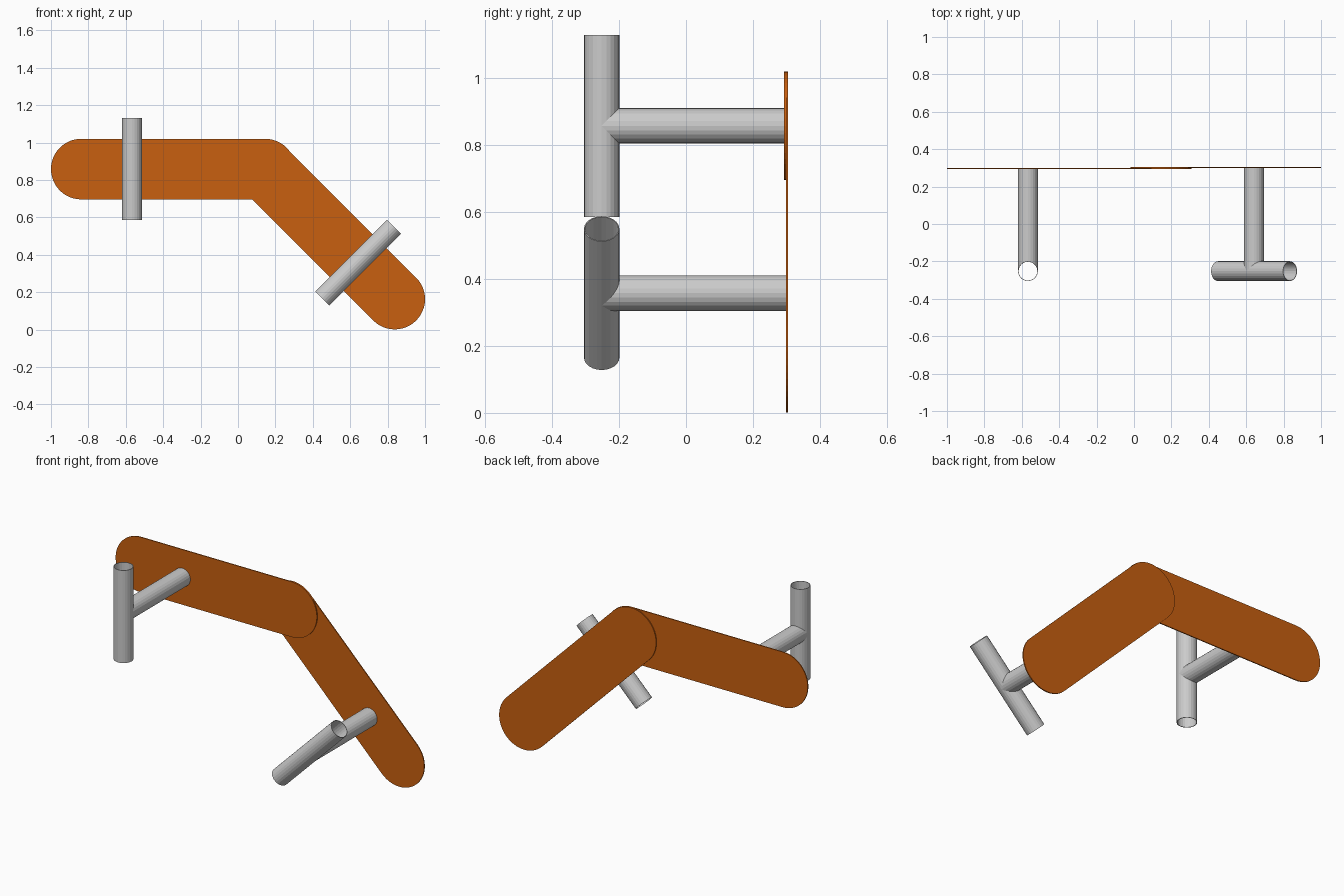
import bpy, bmesh
from math import sin, cos, pi, sqrt, radians
from mathutils import Matrix

if "Cube" in bpy.data.objects:
    bpy.data.objects.remove(bpy.data.objects["Cube"])

R, WALL, SEGS = 0.053, 0.003, 24     # tube radius, wall, sides
HANDLE_Y, HANDLE_LEN = -0.252, 0.544

orange = bpy.data.materials.new("orange")
orange.diffuse_color = (0.58, 0.115, 0.005, 1)
orange.use_nodes = True
orange.node_tree.nodes["Principled BSDF"].inputs["Base Color"].default_value = orange.diffuse_color


def finish(name, bm, matrix, material=None):
    bmesh.ops.recalc_face_normals(bm, faces=bm.faces)
    me = bpy.data.meshes.new(name)
    bm.to_mesh(me)
    bm.free()
    ob = bpy.data.objects.new(name, me)
    bpy.context.collection.objects.link(ob)
    ob.matrix_world = matrix
    if material:
        me.materials.append(material)
    return ob


def plate(name, x, z, y0, y1, angle, length=0.983, r=0.162, n=24):
    """Round-ended flat bar, starting at (x, z) and running along its local x."""
    bm = bmesh.new()
    pts = [(length + r * cos(a), r * sin(a)) for a in (-pi / 2 + pi * i / n for i in range(n + 1))]
    pts += [(r * cos(a), r * sin(a)) for a in (pi / 2 + pi * i / n for i in range(n + 1))]
    face = bm.faces.new([bm.verts.new((px, y0, pz)) for px, pz in pts])
    ext = bmesh.ops.extrude_face_region(bm, geom=[face], use_keep_orig=True)
    bmesh.ops.translate(bm, vec=(0, y1 - y0, 0),
                        verts=[g for g in ext["geom"] if isinstance(g, bmesh.types.BMVert)])
    finish(name, bm, Matrix.Translation((x, 0, z)) @ Matrix.Rotation(angle, 4, 'Y'), orange)


def tube(name, start, end, matrix):
    """Hollow tube; start and end map a ring point (u, v) to a 3D point."""
    bm = bmesh.new()
    rings = []
    for r, place in ((R, start), (R, end), (R - WALL, end), (R - WALL, start)):
        angles = [2 * pi * i / SEGS for i in range(SEGS)]
        rings.append([bm.verts.new(place(r * cos(a), r * sin(a))) for a in angles])
    for k in range(4):
        a, b = rings[k], rings[(k + 1) % 4]
        for i in range(SEGS):
            j = (i + 1) % SEGS
            bm.faces.new((a[i], a[j], b[j], b[i]))
    finish(name, bm, matrix)


def grip(side, x, z, plate_y, angle):
    """Open handle tube with a stem notched to fit against it."""
    m = Matrix.Translation((x, HANDLE_Y, z)) @ Matrix.Rotation(angle, 4, 'Y')
    h = HANDLE_LEN / 2
    tube(side + "_handle", lambda u, v: (u, v, -h), lambda u, v: (u, v, h), m)
    tube(side + "_stem",
         lambda u, v: (u, sqrt(max(0, R * R - u * u)), v),
         lambda u, v: (u, plate_y - HANDLE_Y, v), m)


# Two overlapping plates
plate("level_plate", -0.838, 0.858, 0.293, 0.299, 0)
plate("sloping_plate", 0.143, 0.858, 0.299, 0.305, radians(45))

# Two T-shaped grips
grip("left", -0.567, 0.858, 0.294, 0)
grip("right", 0.642, 0.358, 0.300, radians(45))
